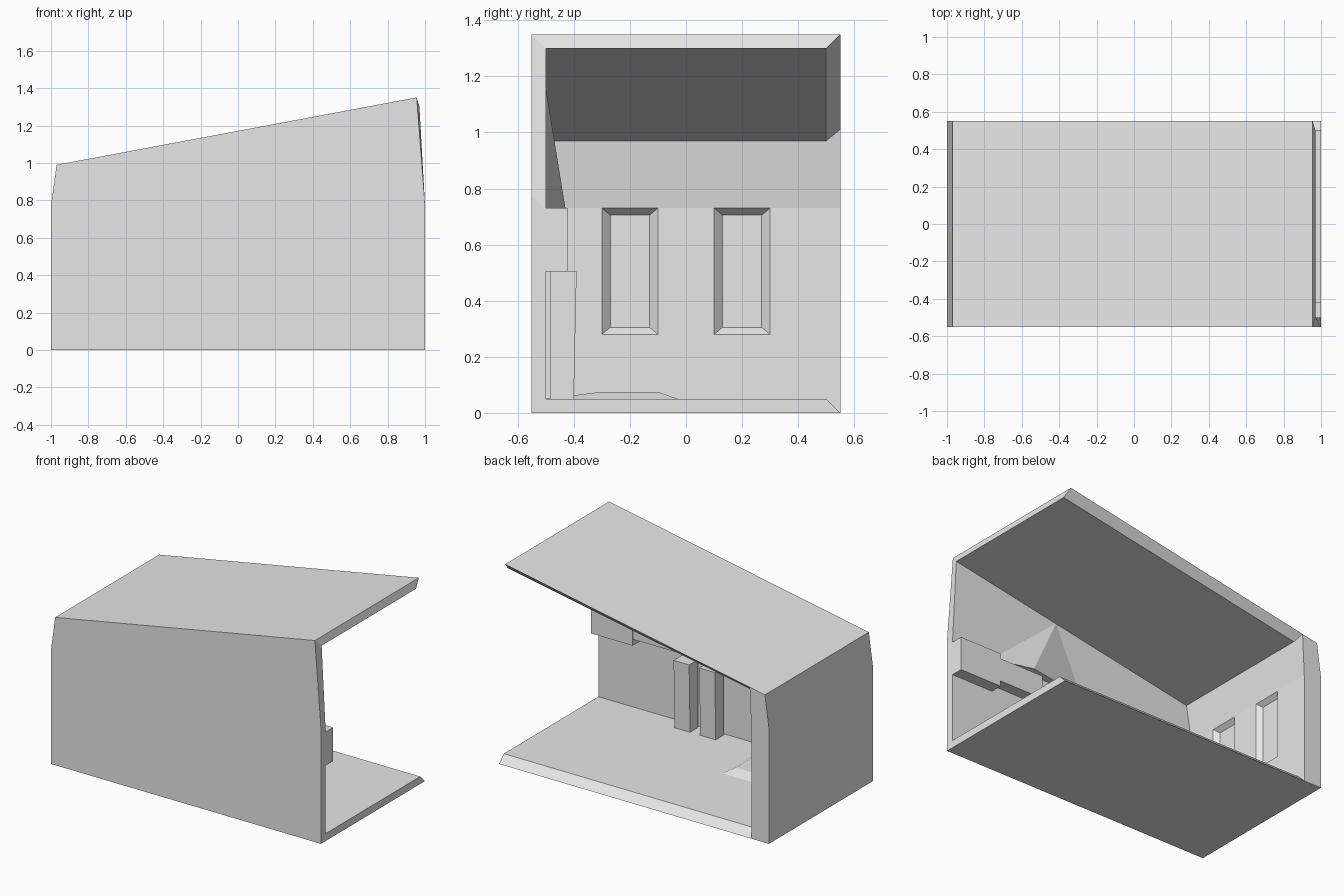
import bpy, bmesh

if "Cube" in bpy.data.objects:
    bpy.data.objects.remove(bpy.data.objects["Cube"])

mat = bpy.data.materials.new("light grey")
mat.diffuse_color = (0.8, 0.8, 0.8, 1)
mat.use_nodes = True
mat.node_tree.nodes["Principled BSDF"].inputs["Base Color"].default_value = mat.diffuse_color

def finish(bm, name, material=True):
    bmesh.ops.recalc_face_normals(bm, faces=bm.faces)
    me = bpy.data.meshes.new(name)
    bm.to_mesh(me)
    bm.free()
    ob = bpy.data.objects.new(name, me)
    bpy.context.collection.objects.link(ob)
    me.materials.append(mat)
    return ob

def hull(name, pts):
    bm = bmesh.new()
    for p in pts:
        bm.verts.new(p)
    bmesh.ops.convex_hull(bm, input=bm.verts)
    bmesh.ops.dissolve_limit(bm, angle_limit=0.01, verts=bm.verts, edges=bm.edges)
    return finish(bm, name)

def box(name, x0, x1, y0, y1, z0, z1, lean=0.0):
    return hull(name, [(x, y + (lean if z == z1 and y == y1 else 0), z)
                       for x in (x0, x1) for y in (y0, y1) for z in (z0, z1)])

# room shell: open at the right and back, thick left wall, sloping roof
rings = {
    "a": (-0.55, {0: (-1, 0), 1: (1, 0), 2: (1, .77), 3: (.955, 1.35), 4: (-.97, .99), 5: (-1, .77)}),
    "b": (0.55, {0: (-1, 0), 1: (1, 0), 3: (.955, 1.35), 4: (-.97, .99), 5: (-1, .77)}),
    "w": (0.55, {0: (-.87, 0), 1: (-.87, .73), 2: (-.857, 1.011)}),
    "i": (-0.5, {0: (-.87, .05), 1: (1, .05), 2: (1, .73), 3: (.97, 1.3), 4: (-.83, .97), 5: (-.87, .73)}),
    "j": (0.5, {0: (-.87, .05), 1: (1, .05), 3: (.97, 1.3), 4: (-.83, .97)}),
}
bm = bmesh.new()
v = {}
for key, (y, pts) in rings.items():
    for n, (x, z) in pts.items():
        v[f"{key}{n}"] = bm.verts.new((x, y, z))
faces = [
    "a0 a1 a2 a3 a4 a5", "a0 b0 w0 b1 a1", "a0 a5 b5 b0", "a5 a4 b4 b5",   # outside
    "a4 a3 b3 w2 b4", "b0 w0 w1 w2 b4 b5",
    "i0 i1 i2 i3 i4 i5", "i0 i1 j1 j0", "i4 i3 j3 j4",                      # inside
    "i0 i5 w1 w0 j0", "i5 i4 j4 w2 w1",
    "w0 b1 j1 j0", "w2 b3 j3 j4",                                          # back rim
    "a1 b1 j1 i1", "a1 i1 i2 a2", "a2 i2 i3 a3", "a3 i3 j3 b3",            # right rim
]
for f in faces:
    bm.faces.new([v[k] for k in f.split()])
room = finish(bm, "room_shell")

# two splayed window recesses on the inside of the left wall
bpy.context.view_layer.objects.active = room
for yc in (-0.2, 0.2):
    pts = []
    for x, hw, z0, z1 in ((-.84, .1, .28, .73), (-.87, .1, .28, .73), (-.90, .07, .305, .705)):
        pts += [(x, yc + s * hw, z) for s in (-1, 1) for z in (z0, z1)]
    cutter = hull("window_cutter", pts)
    mod = room.modifiers.new("window", "BOOLEAN")
    mod.object = cutter
    mod.operation = "DIFFERENCE"
    mod.solver = "EXACT"
    bpy.ops.object.modifier_apply(modifier=mod.name)
    bpy.data.objects.remove(cutter)

# cupboards on the front wall
box("end_cupboard", .69, 1.0, -.5, -.42, .505, .73)
box("inner_cupboard", .36, .69, -.5, -.425, .545, .70)

# sloping hood above the cupboards
hull("hood", [(.69, -.5, .73), (.42, -.43, .73), (0, -.5, .73), (.19, -.5, 1.16)])

# two upright posts leaning off the front wall
for n, x in enumerate((.06, .25)):
    box(f"post_{n + 1}", x, x + .115, -.485, -.4, .05, .505, lean=.01)

# low ramped mat on the floor
hull("floor_mat", [(-.25, -.5, .05), (-.25, -.03, .05), (-.87, -.03, .05), (-.87, -.5, .05),
                   (-.30, -.3, .075), (-.30, -.1, .075), (-.82, -.1, .075), (-.82, -.3, .075)])
